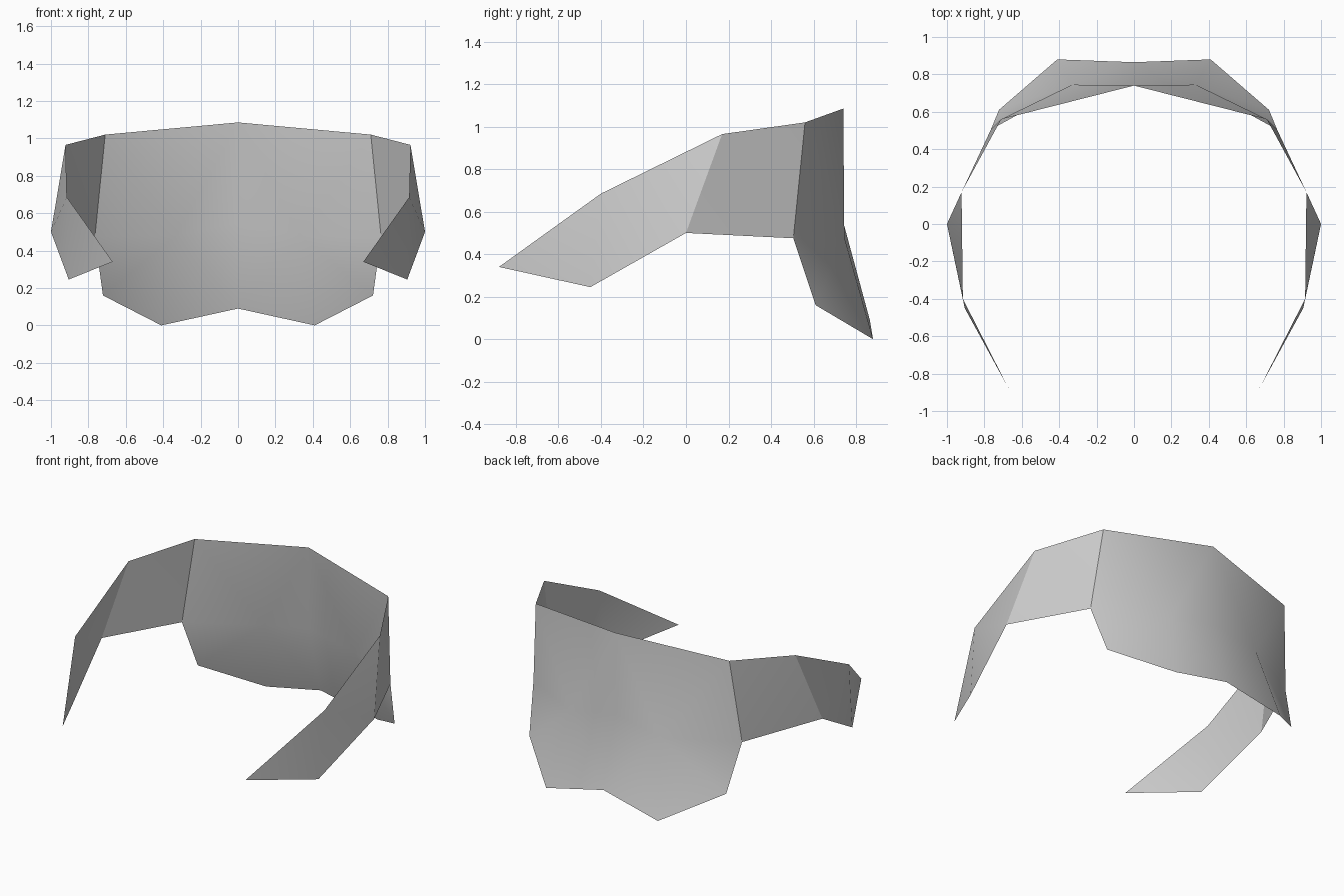
import bpy
import math

cube = bpy.data.objects.get("Cube")
if cube:
    bpy.data.objects.remove(cube, do_unlink=True)

# Single grey material
grey = bpy.data.materials.new("plain grey")
grey.use_nodes = True
colour = (0.6, 0.6, 0.6, 1.0)
grey.diffuse_color = colour
grey.node_tree.nodes["Principled BSDF"].inputs["Base Color"].default_value = colour


def mirrored_sheet(name, verts, faces, angle):
    """Half sheet on the +x side, mirrored across x = 0."""
    mesh = bpy.data.meshes.new(name)
    mesh.from_pydata(verts, [], faces)
    mesh.materials.append(grey)
    obj = bpy.data.objects.new(name, mesh)
    bpy.context.collection.objects.link(obj)
    bpy.ops.object.select_all(action='DESELECT')
    obj.select_set(True)
    bpy.context.view_layer.objects.active = obj
    bpy.ops.object.shade_smooth_by_angle(angle=math.radians(angle))
    mod = obj.modifiers.new("Mirror", 'MIRROR')
    mod.use_clip = True
    mod.merge_threshold = 0.001
    return obj


# Corners shared by the back panel and the side bands
top_corner = (0.71, 0.56, 1.02)
mid_corner = (0.765, 0.505, 0.475)

# Back panel: a fan around an inner point, notched at the bottom centre
rim = [(0, 0.74, 1.085), top_corner, mid_corner, (0.722, 0.61, 0.16),
       (0.41, 0.88, 0.0), (0, 0.865, 0.09), (0, 0.74, 0.55)]
n = len(rim)
fan = [(n, i, (i + 1) % n) for i in range(n)]
mirrored_sheet("back_panel", rim + [(0.33, 0.745, 0.48)], fan, 80)

# Side bands: run forward from the panel and taper to a point
upper = [top_corner, (0.922, 0.17, 0.965), (0.915, -0.40, 0.685)]
lower = [mid_corner, (1.0, 0.0, 0.50), (0.905, -0.45, 0.245)]
tip = (0.67, -0.88, 0.34)
faces = []
for i in range(2):
    faces += [(i, i + 1, i + 3), (i + 1, i + 4, i + 3)]
faces.append((2, 6, 5))
mirrored_sheet("side_bands", upper + lower + [tip], faces, 28)
